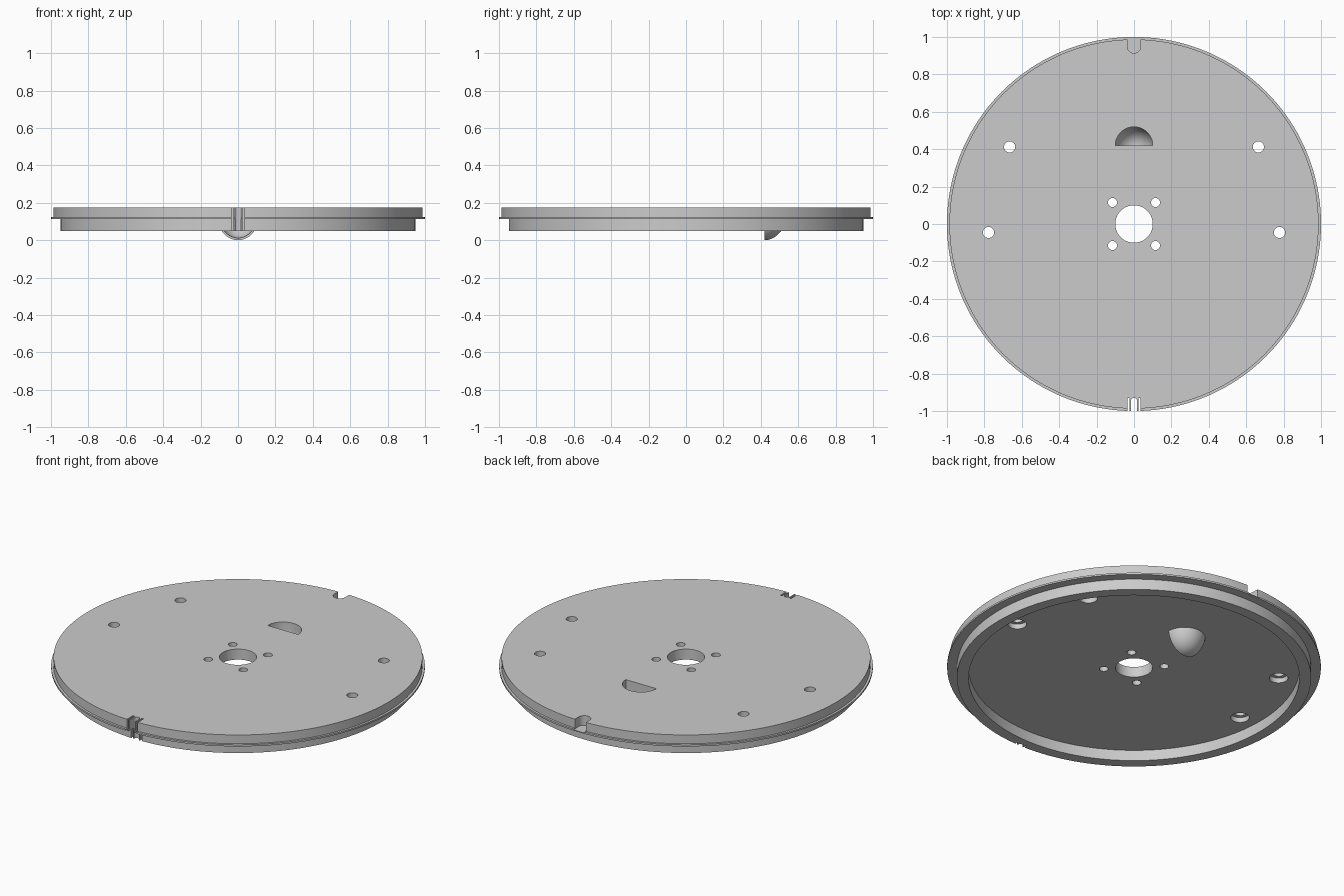
import bpy, bmesh
from math import sin, cos, pi

if "Cube" in bpy.data.objects:
    bpy.data.objects.remove(bpy.data.objects["Cube"])

grey = bpy.data.materials.new("plain_grey")
grey.use_nodes = True
colour = (0.6, 0.6, 0.6, 1)
grey.diffuse_color = colour
grey.node_tree.nodes["Principled BSDF"].inputs["Base Color"].default_value = colour


def finish(bm, name):
    bmesh.ops.remove_doubles(bm, verts=bm.verts, dist=1e-5)
    bmesh.ops.recalc_face_normals(bm, faces=bm.faces)
    mesh = bpy.data.meshes.new(name)
    bm.to_mesh(mesh)
    bm.free()
    mesh.materials.append(grey)
    obj = bpy.data.objects.new(name, mesh)
    bpy.context.collection.objects.link(obj)
    return obj


def lathe(name, profile, half=False, steps=160):
    """Spin a closed (radius, height) profile; half keeps the +y side with caps."""
    bm = bmesh.new()
    verts = [bm.verts.new((r, 0, z)) for r, z in profile]
    if half:
        geom = [bm.faces.new(verts)]
    else:
        geom = [bm.edges.new((v, verts[i - 1])) for i, v in enumerate(verts)]
    bmesh.ops.spin(bm, geom=geom, cent=(0, 0, 0), axis=(0, 0, 1),
                   angle=pi if half else 2 * pi, steps=steps)
    return finish(bm, name)


def prism(name, outline, z0, z1):
    bm = bmesh.new()
    face = bm.faces.new([bm.verts.new((x, y, z0)) for x, y in outline])
    new = bmesh.ops.extrude_face_region(bm, geom=[face])["geom"]
    bmesh.ops.translate(bm, vec=(0, 0, z1 - z0),
                        verts=[v for v in new if isinstance(v, bmesh.types.BMVert)])
    return finish(bm, name)


def arc(x, y, r, a0, a1, n):
    return [(x + r * cos(a0 + (a1 - a0) * i / n),
             y + r * sin(a0 + (a1 - a0) * i / n)) for i in range(n + 1)]


def combine(body, tool, operation="DIFFERENCE"):
    mod = body.modifiers.new("cut", "BOOLEAN")
    mod.operation, mod.solver, mod.object = operation, "EXACT", tool
    bpy.context.view_layer.objects.active = body
    bpy.ops.object.modifier_apply(modifier=mod.name)
    bpy.data.objects.remove(tool)


def drill(x, y, r, z0, z1):
    combine(disc, prism("drill", arc(x, y, r, 0, 2 * pi, 32)[:-1], z0, z1))


# Disc: plate with centre hole, thin flange and hollow lower rim
TOP, FLOOR, RIM = 0.175, 0.113, 0.05
disc = lathe("disc", [(0.1, TOP), (0.987, TOP), (0.987, 0.123), (1, 0.123),
                      (1, FLOOR), (0.948, FLOOR), (0.948, RIM), (0.885, RIM),
                      (0.885, FLOOR), (0.1, FLOOR)])

# Scoop: hollow half dome hanging below the plate, open to the front
MID = 0.13


def dome(name, radius, depth, top, y):
    curve = arc(0, 0, 1, 0, -pi / 2, 16)
    obj = lathe(name, [(0, top), (radius, top)] +
                [(max(0, radius * u), MID + depth * v) for u, v in curve], True, 40)
    for v in obj.data.vertices:
        v.co.y += y
    return obj


combine(disc, dome("scoop", 0.112, MID, 0.14, 0.42), "UNION")
combine(disc, dome("scoop_hollow", 0.1, 0.118, 0.2, 0.419))

# Small holes around the centre
for sx in (-1, 1):
    for sy in (-1, 1):
        drill(sx * 0.115, sy * 0.115, 0.024, 0, 0.3)
    # Outer screw holes with counterbores underneath
    for x, y in ((0.665, 0.412), (0.778, -0.045)):
        drill(sx * x, y, 0.03, 0, 0.3)
        drill(sx * x, y, 0.05, 0, 0.142)

# Rear round-ended notch, down to the flange
combine(disc, prism("rear_notch", [(-0.036, 1.1), (-0.036, 0.95)] +
                    arc(0, 0.95, 0.036, pi, 2 * pi, 16)[1:] + [(0.036, 1.1)], 0.118, 0.3))

# Front clip: central slot between two thin tabs
combine(disc, prism("front_slot", arc(0, -0.947, 0.017, 0, pi, 16) +
                    [(-0.017, -1.1), (0.017, -1.1)], 0, 0.3))
for s in (-1, 1):
    combine(disc, prism("side_slot", [(s * 0.024, -1.1), (s * 0.035, -1.1),
                                      (s * 0.035, -0.93), (s * 0.024, -0.93)], 0, 0.3))

bpy.ops.object.select_all(action="DESELECT")
disc.select_set(True)
bpy.context.view_layer.objects.active = disc
bpy.ops.object.shade_smooth_by_angle(angle=pi / 6)
